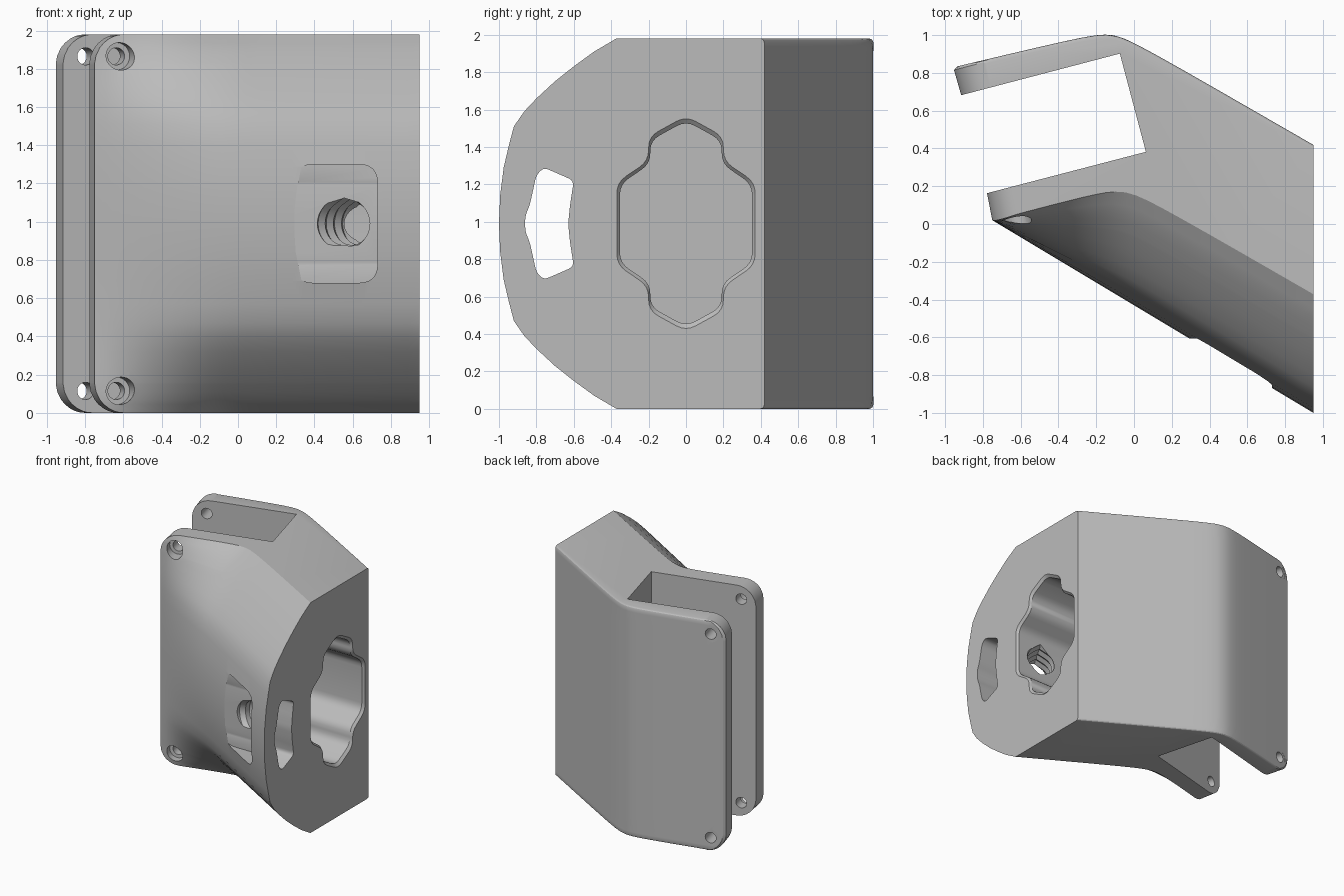
import bpy, bmesh, math
from mathutils import Vector

cube = bpy.data.objects.get("Cube")
if cube:
    bpy.data.objects.remove(cube, do_unlink=True)

HEIGHT, MID, END = 1.98, 0.99, 0.95
ARM = Vector((0.967, 0.253, 0))        # direction along the clamp arms
ACROSS = Vector((-0.253, 0.967, 0))    # direction through the clamp arms


def loft(name, rings):
    """Closed solid through rings with equal point counts."""
    bm = bmesh.new()
    rows = [[bm.verts.new(p) for p in ring] for ring in rings]
    n = len(rows[0])
    for a, b in zip(rows, rows[1:]):
        for i in range(n):
            j = (i + 1) % n
            bm.faces.new((a[i], a[j], b[j], b[i]))
    bm.faces.new(rows[0][::-1])
    bm.faces.new(rows[-1])
    bmesh.ops.recalc_face_normals(bm, faces=bm.faces)
    mesh = bpy.data.meshes.new(name)
    bm.to_mesh(mesh)
    bm.free()
    obj = bpy.data.objects.new(name, mesh)
    bpy.context.collection.objects.link(obj)
    return obj


def rounded(points, radius, steps=4):
    """Polygon with every corner rounded."""
    out = []
    pts = [Vector(p) for p in points]
    for i, p in enumerate(pts):
        a, b = pts[i - 1] - p, pts[(i + 1) % len(pts)] - p
        a = p + a.normalized() * min(radius, a.length * 0.45)
        b = p + b.normalized() * min(radius, b.length * 0.45)
        for k in range(steps + 1):
            t = k / steps
            out.append(a * (1 - t) ** 2 + p * 2 * t * (1 - t) + b * t * t)
    return out


def mirrored(half):
    """Complete a (y, offset) half profile by mirroring it in z."""
    return half + [(y, -z) for y, z in reversed(half) if abs(z) > 0.001]


def bend(a, b, k):
    """Smooth lower envelope of two straight lines."""
    return (a + b - math.sqrt((a - b) ** 2 + k * k)) / 2


def back_y(x):
    return bend(0.833 + 0.24 * (x + 0.95), 0.42 - 0.578 * (x - END), 0.07)


def flank_y(x):
    return bend(0.02 + 0.27 * (x + 0.75), -0.37 - 0.578 * (x - END), 0.08)


def ridge_y(x):
    return 0.02 - 0.6 * (x + 0.75)


# Bulge of the front face against distance from mid height
BULGE = [(0, 1), (0.15, 0.99), (0.3, 0.96), (0.42, 0.915), (0.52, 0.873), (0.6, 0.785),
         (0.67, 0.68), (0.76, 0.525), (0.84, 0.365), (0.92, 0.19), (MID, 0)]


def bulge(s):
    for (s0, f0), (s1, f1) in zip(BULGE, BULGE[1:]):
        if s <= s1 + 1e-6:
            return f0 + (f1 - f0) * (s - s0) / (s1 - s0)
    return 0


def body_ring(z):
    """Plan outline of the body at one height."""
    edge = min(z, HEIGHT - z)
    r, e = 0.16, 0.022
    trim = r - math.sqrt(max(0, r * r - max(0, r - edge) ** 2))
    soft = e - math.sqrt(max(0, e * e - max(0, e - edge) ** 2))
    shift = ARM * trim
    f = bulge(abs(z - MID))
    ring = []
    x0 = -0.75 + shift.x
    for i in range(29):
        x = x0 + (END - x0) * i / 28
        ring.append((x, flank_y(x) * (1 - f) + ridge_y(x) * f, z))
    x0 = -0.935 + shift.x
    for i in range(29):
        x = END + (x0 - END) * i / 28
        ring.append((x, back_y(x) - soft, z))
    for p, moves in (((-0.953, 0.815), 1), ((-0.915, 0.682), 1), ((-0.075, 0.902), 0),
                     ((0.063, 0.382), 0), ((-0.778, 0.163), 1)):
        ring.append((p[0] + shift.x * moves, p[1] + shift.y * moves, z))
    return ring


offsets = {s for s, _ in BULGE} | {MID - d for d in (0.003, 0.009, 0.022, 0.045, 0.11, 0.16)}
levels = sorted({round(MID + s * k, 4) for s in offsets for k in (1, -1)})
body = loft("clamp_body", [body_ring(z) for z in levels])
cutters = []

# Stepped socket in the end face with a chamfered mouth
socket = mirrored([(0, 0.575), (0.2, 0.465), (0.2, 0.335), (0.37, 0.22)])
left = [(-y, z) for y, z in reversed(socket) if y > 0.001]
socket = rounded(socket + left, 0.06)
rings = []
for x, grow in ((0.25, 0.955), (0.93, 0.955), (END, 1), (END + 0.1, 1)):
    rings.append([(x, p.x * grow, MID + p.y * grow) for p in socket])
cutters.append(loft("socket_cutter", rings))

# Curved strap slot
slot = mirrored([(-0.6, 0.23), (-0.76, 0.3), (-0.8, 0.26), (-0.835, 0.1), (-0.86, 0.04)])
slot = rounded(slot + [(-0.62, -0.1), (-0.63, 0), (-0.62, 0.1)], 0.03)
cutters.append(loft("slot_cutter", [[(x, p.x, MID + p.y) for p in slot] for x in (0.31, 1.1)]))

# Rounded window in the front face
window = rounded([(0.295, -0.31), (0.73, -0.31), (0.73, 0.31), (0.295, 0.31)], 0.1, 6)
cutters.append(loft("window_cutter", [[(p.x, y, MID + p.y) for p in window]
                                      for y in (-1.2, -0.605)]))


def bore(name, centre, axis, sections, peak=0, sides=32):
    """Turned cutter along an axis, with an optional pointed top."""
    up = Vector((0, 0, 1))
    side = axis.cross(up)
    rings = []
    for d, r in sections:
        ring = []
        for i in range(sides):
            a = 2 * math.pi * i / sides
            off = min(a, 2 * math.pi - a)
            rr = r / math.cos(peak - off) if off < peak else r
            ring.append(centre + axis * d + (up * math.cos(a) + side * math.sin(a)) * rr)
        rings.append(ring)
    cutters.append(loft(name, rings))


# Threaded hole from the window into the socket
thread = [(-0.12, 0.13)]
for i in range(11):
    thread.append((-0.08 + i * 0.042, 0.13 if i % 2 else 0.112))
thread.append((0.4, 0.13))
bore("thread_cutter", Vector((0.55, -0.61, MID)), Vector((0.51, 0.86, 0)), thread,
     math.radians(33))

# Counterbored screw holes through both arms
for i, z in enumerate((0.115, 1.865)):
    start = Vector((-0.625, 0.055, z))
    bore("screw_cutter_%d" % i, start, ACROSS,
         [(-0.3, 0.072), (0.045, 0.072), (0.046, 0.045), (0.83, 0.045),
          (0.831, 0.07), (1.1, 0.07)])

# Cut all openings
bpy.context.view_layer.objects.active = body
body.select_set(True)
for cutter in cutters:
    cutter.hide_render = True
    mod = body.modifiers.new(cutter.name, 'BOOLEAN')
    mod.operation = 'DIFFERENCE'
    mod.solver = 'EXACT'
    mod.object = cutter
    bpy.ops.object.modifier_apply(modifier=mod.name)
    bpy.data.objects.remove(cutter, do_unlink=True)

# Plain grey finish
grey = bpy.data.materials.new("light_grey")
grey.use_nodes = True
colour = (0.5, 0.5, 0.5, 1)
grey.diffuse_color = colour
grey.node_tree.nodes["Principled BSDF"].inputs["Base Color"].default_value = colour
body.data.materials.clear()
body.data.materials.append(grey)
for poly in body.data.polygons:
    poly.material_index = 0
bpy.ops.object.shade_smooth_by_angle(angle=math.radians(25))
